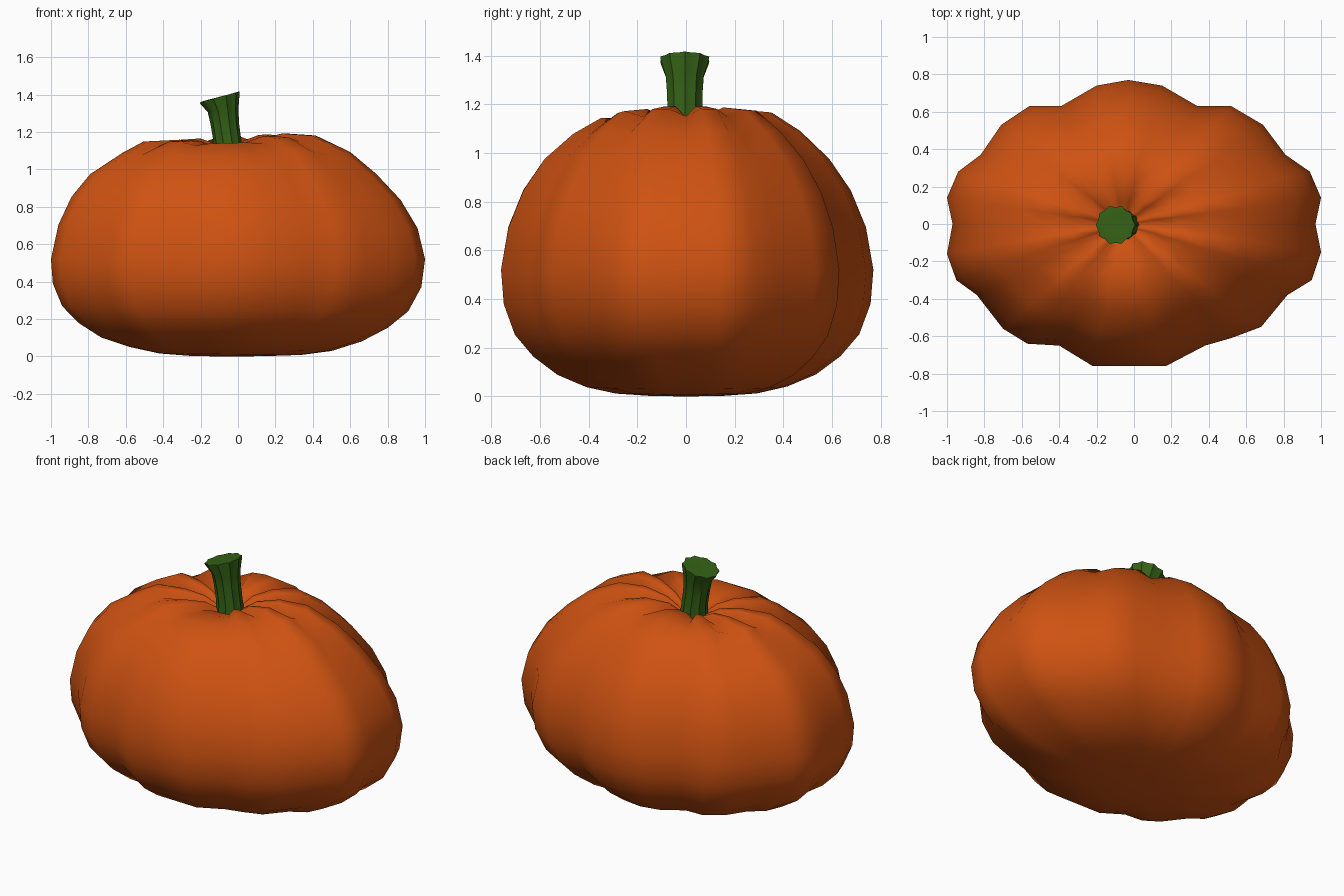
import bpy, bmesh, math

if "Cube" in bpy.data.objects:
    bpy.data.objects.remove(bpy.data.objects["Cube"])


def loft(name, rings, color):
    """Skin closed rings of points, first and last ring capped."""
    bm = bmesh.new()
    loops = [[bm.verts.new(p) for p in r] for r in rings]
    n = len(loops[0])
    for a, b in zip(loops, loops[1:]):
        for i in range(n):
            j = (i + 1) % n
            bm.faces.new((a[i], a[j], b[j], b[i]))
    bm.faces.new(loops[0][::-1])
    bm.faces.new(loops[-1])
    bmesh.ops.recalc_face_normals(bm, faces=bm.faces)
    mesh = bpy.data.meshes.new(name)
    bm.to_mesh(mesh)
    bm.free()
    obj = bpy.data.objects.new(name, mesh)
    bpy.context.collection.objects.link(obj)
    mat = bpy.data.materials.new(name + "_color")
    mat.diffuse_color = color
    mat.use_nodes = True
    mat.node_tree.nodes["Principled BSDF"].inputs["Base Color"].default_value = mat.diffuse_color
    mesh.materials.append(mat)
    for p in mesh.polygons:
        p.use_smooth = True
    return obj


# Pumpkin outline from above: one list per lobe, each starting in its groove
lobes = [
    [(.97, 0), (1, .14), (.94, .28)],
    [(.81, .37), (.69, .53), (.52, .63)],
    [(.34, .63), (.15, .74), (-.03, .77), (-.20, .74)],
    [(-.39, .63), (-.56, .63), (-.71, .53)],
    [(-.82, .37), (-.94, .28), (-1, .14)],
    [(-.97, 0), (-1, -.16), (-.95, -.30)],
    [(-.84, -.38), (-.70, -.56), (-.57, -.64)],
    [(-.40, -.65), (-.22, -.76), (.17, -.76)],
    [(.38, -.65), (.52, -.61), (.68, -.55)],
    [(.82, -.38), (.95, -.30), (1, -.15)],
]
outline = [(x, y, i == 0) for lobe in lobes for i, (x, y) in enumerate(lobe)]

# Profile rows: scale, height, x shift, tilt along x, groove drop
profile = [
    (.05, 0, -.03, 0, 0), (.20, .002, -.04, 0, 0), (.38, .012, -.04, -.01, 0),
    (.54, .04, -.04, -.02, 0), (.695, .09, -.035, -.015, 0),
    (.825, .165, -.025, -.015, 0), (.925, .255, -.015, -.015, 0),
    (.985, .38, -.005, -.01, 0), (1, .52, 0, 0, 0), (.96, .695, 0, -.01, 0),
    (.88, .845, -.01, -.01, 0), (.765, .975, -.025, 0, 0),
    (.61, 1.09, -.01, .005, .015), (.46, 1.165, -.045, .035, .03),
    (.29, 1.175, -.04, .06, .045), (.16, 1.15, -.05, .06, .045),
    (.06, 1.09, -.055, 0, .02),
]
rings = []
for s, z, dx, tilt, drop in profile:
    ring = []
    for x, y, groove in outline:
        front = max(0, -y / math.hypot(x, y)) ** 4
        h = z + tilt * x * s - drop * max(groove, .9 * front)
        ring.append((x * s + dx, y * s, max(0, h)))
    rings.append(ring)
loft("pumpkin_body", rings, (.62, .085, .006, 1))

# Fluted, leaning stem that flares to a slanted top
# Rows: centre x, height, radius, slant, flute depth
stem = [
    (-.05, 1.04, .085, 0, .10), (-.055, 1.14, .075, 0, .10),
    (-.07, 1.24, .076, .03, .10), (-.08, 1.315, .082, .10, .10),
    (-.095, 1.372, .103, .25, .10), (-.099, 1.387, .106, .28, .10),
    (-.099, 1.388, .085, .26, .06), (-.099, 1.385, .03, .25, 0),
]
N = 20
stem_rings = []
for cx, z, r, slant, flute in stem:
    ring = []
    for i in range(N):
        a = math.tau * i / N
        k = r * (1 - flute * (i % 2))
        x = k * math.cos(a)
        ring.append((cx + x, k * math.sin(a) - .005, z + slant * x))
    stem_rings.append(ring)
stem_obj = loft("stem", stem_rings, (.035, .12, .008, 1))
bpy.context.view_layer.objects.active = stem_obj
stem_obj.select_set(True)
bpy.ops.object.shade_smooth_by_angle(angle=math.radians(50))
